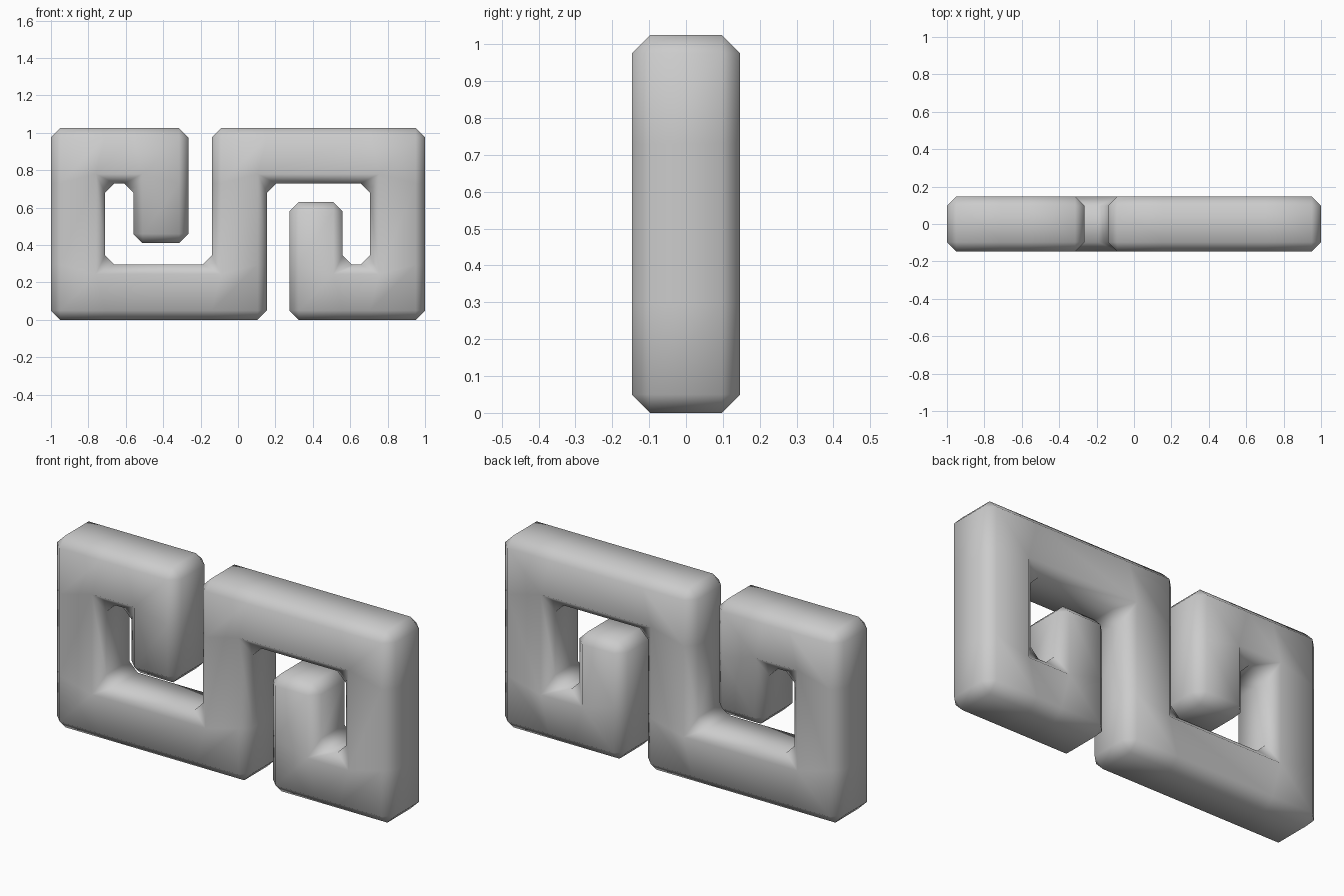
import bpy
import bmesh

cube = bpy.data.objects.get("Cube")
if cube:
    bpy.data.objects.remove(cube, do_unlink=True)

# Grid lines that the bars of the meander follow
X = [-1.0, -0.71, -0.56, -0.265, -0.14, 0.155, 0.275, 0.56, 0.705, 1.0]
Z = [0.0, 0.295, 0.41, 0.63, 0.73, 1.025]
HALF_DEPTH = 0.147
BEVEL = 0.05

# Each step along the meander: left, right column and bottom, top row
path = [
    (2, 3, 2, 4), (2, 3, 4, 5), (1, 2, 4, 5), (0, 1, 4, 5),
    (0, 1, 1, 4), (0, 1, 0, 1), (1, 4, 0, 1), (4, 5, 0, 1),
    (4, 5, 1, 4), (4, 5, 4, 5), (5, 8, 4, 5), (8, 9, 4, 5),
    (8, 9, 1, 4), (8, 9, 0, 1), (7, 8, 0, 1), (6, 7, 0, 1),
    (6, 7, 1, 3),
]

# Flat front outline made of joined quads
bm = bmesh.new()
corners = {}


def corner(i, k):
    if (i, k) not in corners:
        corners[i, k] = bm.verts.new((X[i], -HALF_DEPTH, Z[k]))
    return corners[i, k]


for a, b, c, d in path:
    bm.faces.new([corner(a, c), corner(b, c), corner(b, d), corner(a, d)])

# Thicken towards the back
result = bmesh.ops.extrude_face_region(bm, geom=bm.faces[:], use_keep_orig=True)
back = [g for g in result["geom"] if isinstance(g, bmesh.types.BMVert)]
bmesh.ops.translate(bm, verts=back, vec=(0, 2 * HALF_DEPTH, 0))
bmesh.ops.recalc_face_normals(bm, faces=bm.faces[:])

mesh = bpy.data.meshes.new("meander_band")
bm.to_mesh(mesh)
bm.free()
band = bpy.data.objects.new("meander_band", mesh)
bpy.context.collection.objects.link(band)
mesh.shade_smooth()

# Chamfer every outer and inner edge
bevel = band.modifiers.new("chamfer", "BEVEL")
bevel.width = BEVEL
bevel.segments = 1
bevel.limit_method = "ANGLE"
bevel.use_clamp_overlap = False

# Plain grey
grey = bpy.data.materials.new("plain_grey")
grey.use_nodes = True
colour = (0.6, 0.6, 0.6, 1)
grey.diffuse_color = colour
grey.node_tree.nodes["Principled BSDF"].inputs["Base Color"].default_value = colour
mesh.materials.append(grey)
